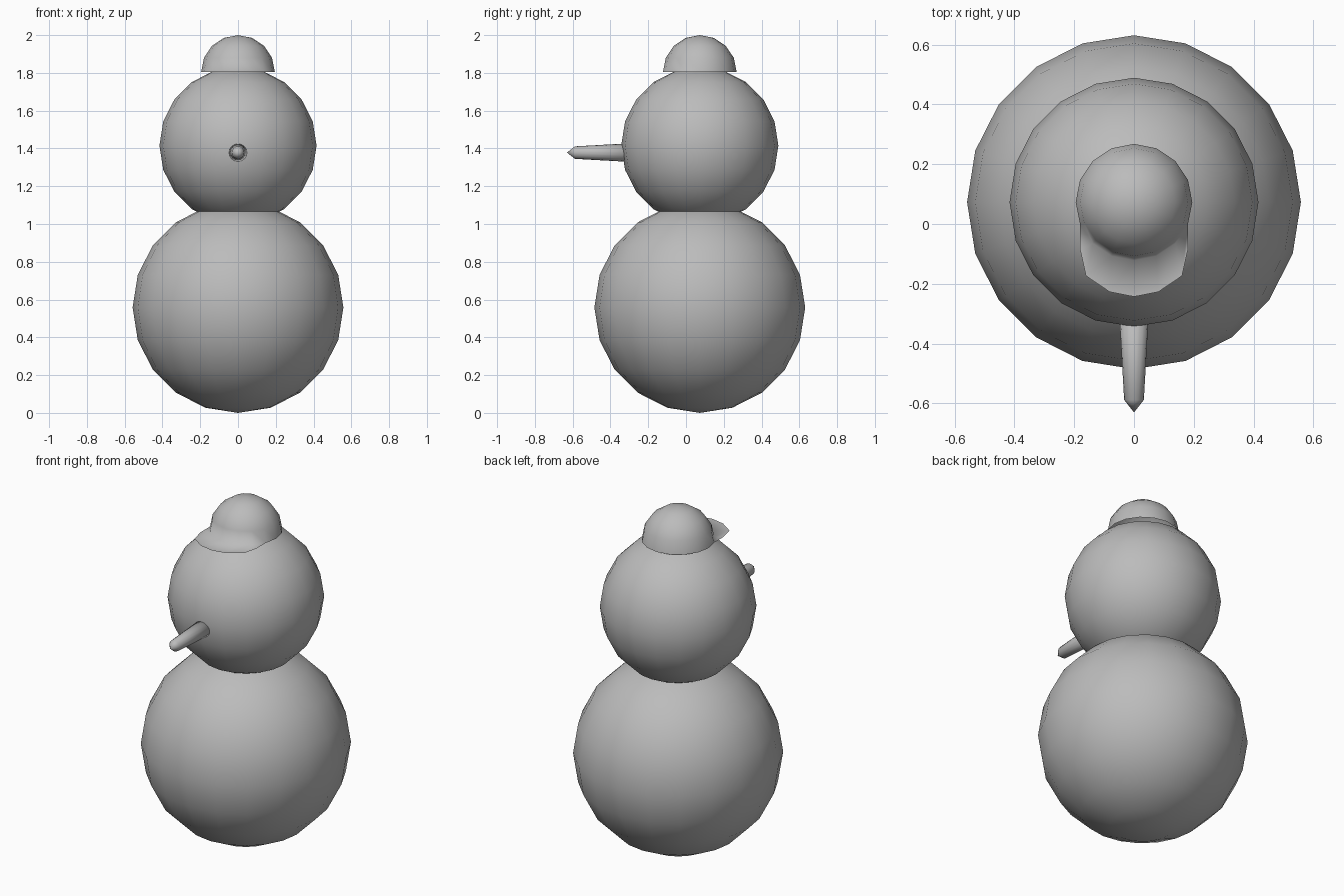
import bpy, bmesh, math
from mathutils import Vector, Matrix

if "Cube" in bpy.data.objects:
    bpy.data.objects.remove(bpy.data.objects["Cube"], do_unlink=True)

AXIS_Y = 0.073  # depth of the vertical axis shared by body, head and cap

grey = bpy.data.materials.new("plain_grey")
grey.use_nodes = True
grey.diffuse_color = (0.5, 0.5, 0.5, 1)
grey.node_tree.nodes["Principled BSDF"].inputs["Base Color"].default_value = (0.5, 0.5, 0.5, 1)


def finish(bm, name, location):
    """Turn a bmesh into a smooth grey object."""
    for face in bm.faces:
        face.smooth = True
    mesh = bpy.data.meshes.new(name)
    bm.to_mesh(mesh)
    bm.free()
    mesh.materials.append(grey)
    obj = bpy.data.objects.new(name, mesh)
    obj.location = location
    bpy.context.collection.objects.link(obj)
    return obj


def ball(name, radius, z):
    bm = bmesh.new()
    bmesh.ops.create_uvsphere(bm, u_segments=20, v_segments=10, radius=radius)
    finish(bm, name, (0, AXIS_Y, z))


# Snow balls
ball("body", 0.558, 0.558)
ball("head", 0.416, 1.415)

# Cap: open half dome whose front rim is extruded into a flat peak
bm = bmesh.new()
bmesh.ops.create_uvsphere(bm, u_segments=16, v_segments=8, radius=0.195)
lower = [v for v in bm.verts if v.co.z < -0.001]
bmesh.ops.delete(bm, geom=lower, context='VERTS')
rim = [e for e in bm.edges if e.is_boundary
       and all(v.co.y < -0.05 for v in e.verts)]
new = bmesh.ops.extrude_edge_only(bm, edges=rim)["geom"]
for v in new:
    if isinstance(v, bmesh.types.BMVert):
        side = abs(v.co.x) / 0.18
        v.co.y -= 0.121 - 0.036 * side ** 4
        v.co.x *= 1.0 + 0.17 * math.sin(math.pi * side ** 2)
bmesh.ops.recalc_face_normals(bm, faces=bm.faces)
finish(bm, "cap", (0, AXIS_Y, 1.805))

# Carrot nose: tapered tube with a short pointed end
bm = bmesh.new()
rings = []
for y, radius in ((-0.25, 0.052), (-0.588, 0.033)):
    ring = bmesh.ops.create_circle(bm, segments=16, radius=radius,
                                   matrix=Matrix.Translation((0, y, 0)) @ Matrix.Rotation(math.pi / 2, 4, 'X'))
    rings.append(ring["verts"])
tip = bm.verts.new(Vector((0, -0.63, 0)))
back, front = rings
for i in range(16):
    j = (i + 1) % 16
    bm.faces.new((back[i], back[j], front[j], front[i]))
    bm.faces.new((front[i], front[j], tip))
bm.faces.new(back)
bmesh.ops.recalc_face_normals(bm, faces=bm.faces)
finish(bm, "nose", (0, 0, 1.378))
